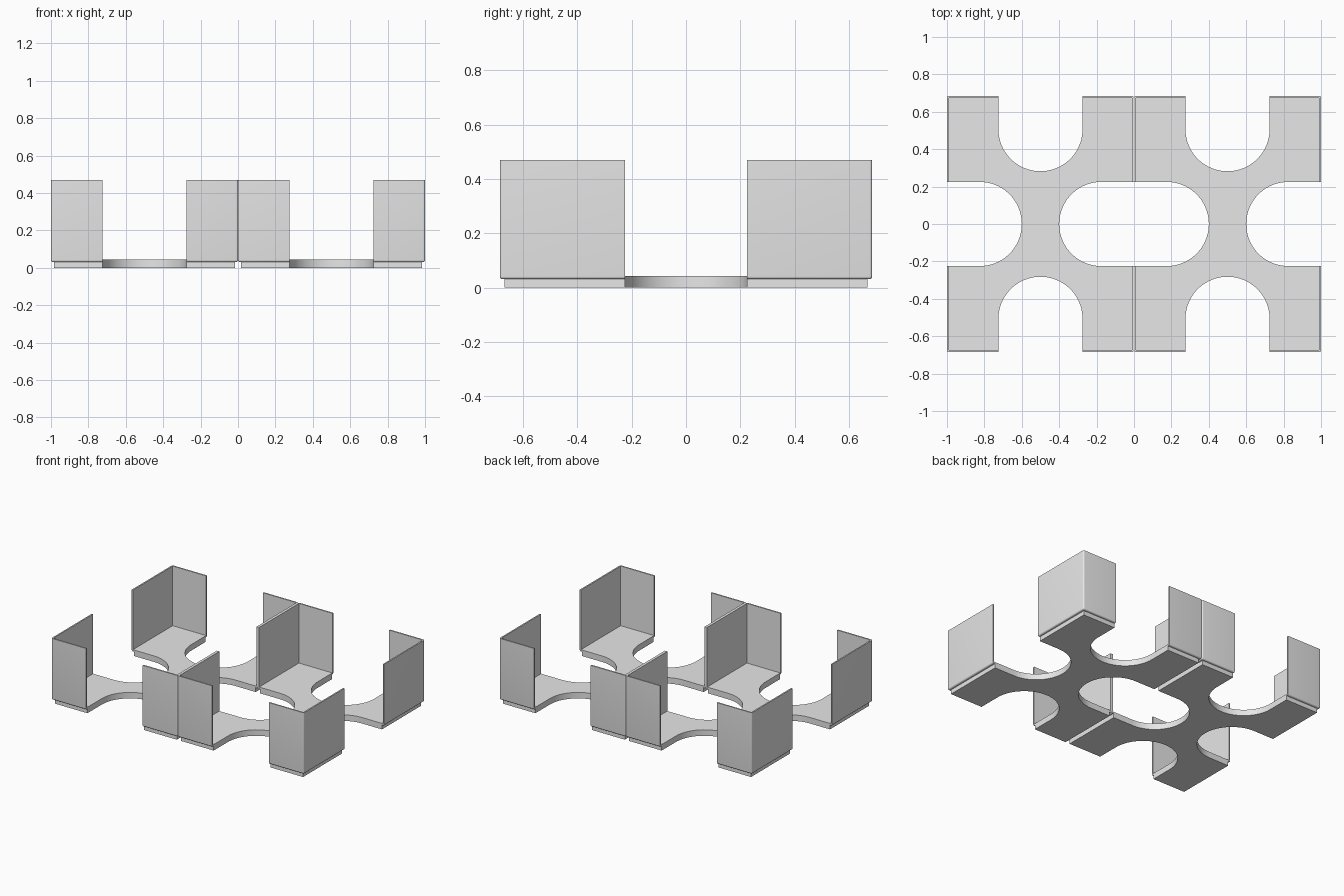
import bpy, bmesh
from math import cos, sin, pi

cube = bpy.data.objects.get("Cube")
if cube:
    bpy.data.objects.remove(cube, do_unlink=True)

HALF_X, HALF_Y = 0.5, 0.685      # outer size of one tray
RADIUS = 0.225                   # radius of every cutout
SIDE_CX, END_CY = 0.325, 0.507   # cutout centres
INSET = 0.017                    # the foot sits inside the wall line
LIP_Z, FLOOR_Z, TOP_Z = 0.031, 0.043, 0.47
WALL, ROUND = 0.01, 0.01

grey = bpy.data.materials.new("light grey")
grey.use_nodes = True
grey.diffuse_color = (0.8, 0.8, 0.8, 1)
grey.node_tree.nodes["Principled BSDF"].inputs["Base Color"].default_value = (0.8, 0.8, 0.8, 1)


def arc(cx, cy, r, start, end, steps):
    """Points on a circular arc."""
    angles = [start + (end - start) * i / steps for i in range(steps + 1)]
    return [(cx + r * cos(a), cy + r * sin(a)) for a in angles]


def finish(bm, name):
    bmesh.ops.remove_doubles(bm, verts=bm.verts, dist=0.00005)
    bmesh.ops.dissolve_degenerate(bm, edges=bm.edges, dist=0.00005)
    bmesh.ops.recalc_face_normals(bm, faces=bm.faces)
    mesh = bpy.data.meshes.new(name)
    bm.to_mesh(mesh)
    bm.free()
    mesh.materials.append(grey)
    return mesh


def floor_mesh():
    """Four-armed floor plate with round cutouts, from one mirrored quarter."""
    x, y = HALF_X - INSET, HALF_Y - INSET
    quarter = arc(SIDE_CX, 0, RADIUS, pi, pi / 2, 20)
    quarter += [(x, RADIUS), (x, y), (RADIUS, y)]
    quarter += arc(0, END_CY, RADIUS, 0, -pi / 2, 20)
    outline = []
    for sx, sy, step in ((1, 1, 1), (-1, 1, -1), (-1, -1, 1), (1, -1, -1)):
        outline += [(sx * px, sy * py) for px, py in quarter[::step]][:-1]
    bm = bmesh.new()
    face = bm.faces.new([bm.verts.new((px, py, 0)) for px, py in outline])
    new = bmesh.ops.extrude_face_region(bm, geom=[face])["geom"]
    top = [v for v in new if isinstance(v, bmesh.types.BMVert)]
    bmesh.ops.translate(bm, verts=top, vec=(0, 0, FLOOR_Z))
    return finish(bm, "floor")


def path(inset):
    """L-shaped path around one corner, moved inward by inset."""
    x, y = HALF_X - inset, HALF_Y - inset
    r = max(ROUND - inset, 0)
    return [(RADIUS, y)] + arc(x - r, y - r, r, pi / 2, 0, 5) + [(x, RADIUS)]


def walls_mesh():
    """Corner walls: a lipped section swept round each of the four corners."""
    lip = arc(ROUND, LIP_Z + ROUND, ROUND, -pi / 2, -pi, 5)
    section = [(INSET, LIP_Z)] + lip
    section += [(0, TOP_Z), (WALL, TOP_Z), (WALL, FLOOR_Z), (INSET, FLOOR_Z)]
    bm = bmesh.new()
    for sx in (-1, 1):
        for sy in (-1, 1):
            rows = [[bm.verts.new((sx * px, sy * py, z)) for px, py in path(t)]
                    for t, z in section]
            for a, b in zip(rows, rows[1:] + rows[:1]):
                for i in range(len(a) - 1):
                    bm.faces.new((a[i], a[i + 1], b[i + 1], b[i]))
            for end in (0, -1):
                bm.faces.new([row[end] for row in rows])
    return finish(bm, "corner_walls")


# Two identical trays side by side
floor, walls = floor_mesh(), walls_mesh()
for side, x in (("right", -HALF_X), ("left", HALF_X)):
    for part, mesh in (("floor", floor), ("corner_walls", walls)):
        obj = bpy.data.objects.new(f"{side}_{part}", mesh)
        obj.location.x = x
        bpy.context.collection.objects.link(obj)

# Smooth curves, sharp corners
for name in ("right_floor", "right_corner_walls"):
    bpy.ops.object.select_all(action="DESELECT")
    obj = bpy.data.objects[name]
    obj.select_set(True)
    bpy.context.view_layer.objects.active = obj
    bpy.ops.object.shade_smooth_by_angle(angle=pi / 6)
